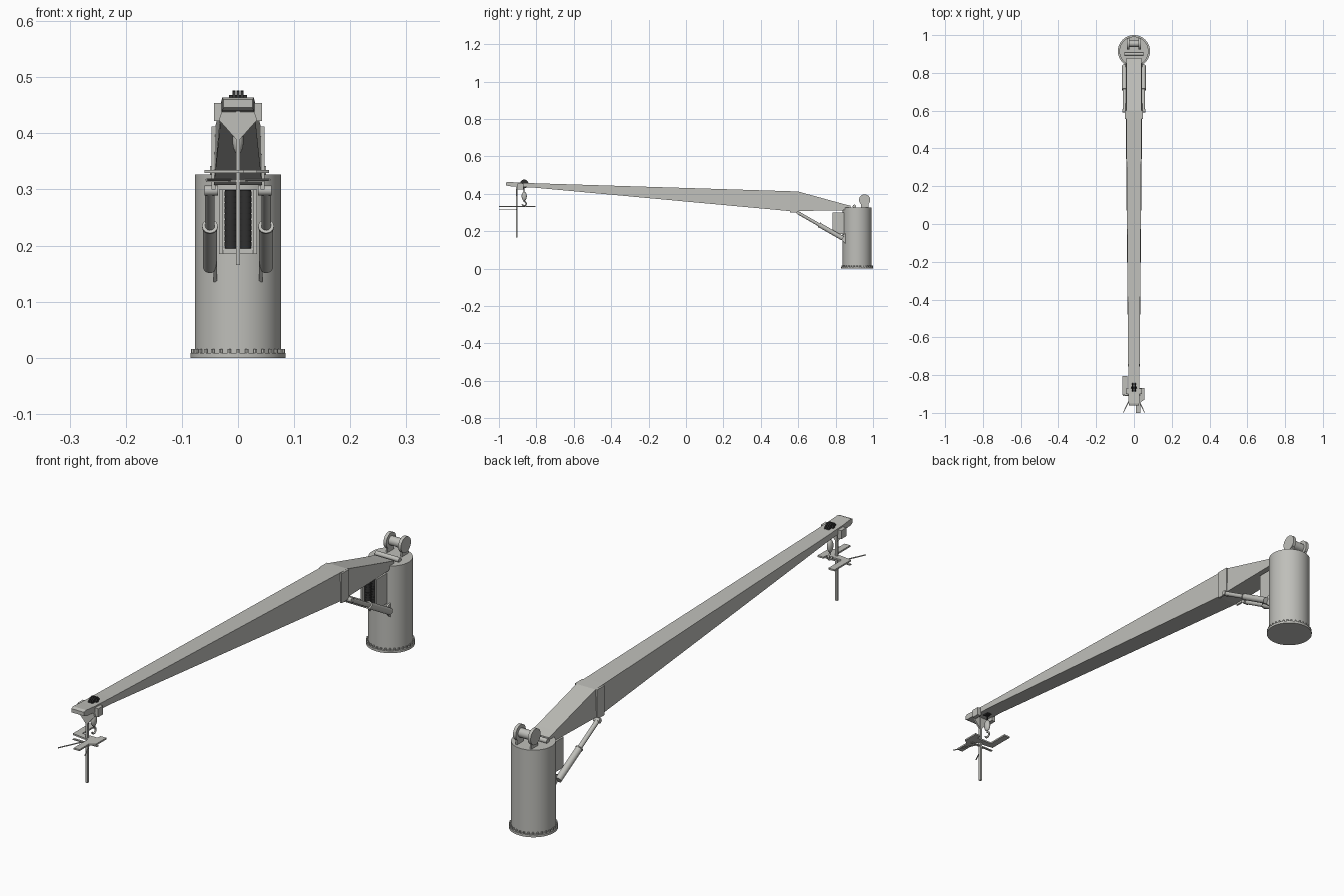
import bpy, bmesh, math
from mathutils import Vector

if "Cube" in bpy.data.objects:
    bpy.data.objects.remove(bpy.data.objects["Cube"])


def material(name, rgb):
    m = bpy.data.materials.new(name)
    m.diffuse_color = (*rgb, 1)
    m.use_nodes = True
    m.node_tree.nodes["Principled BSDF"].inputs["Base Color"].default_value = m.diffuse_color
    return m


GREY = material("warm grey", (0.52, 0.52, 0.49))
DARK = material("charcoal", (0.03, 0.03, 0.03))


def finish(bm, name, mat=GREY, smooth=False):
    bmesh.ops.recalc_face_normals(bm, faces=bm.faces)
    me = bpy.data.meshes.new(name)
    bm.to_mesh(me)
    bm.free()
    ob = bpy.data.objects.new(name, me)
    bpy.context.collection.objects.link(ob)
    me.materials.append(mat)
    if smooth:
        bpy.ops.object.select_all(action='DESELECT')
        ob.select_set(True)
        bpy.context.view_layer.objects.active = ob
        bpy.ops.object.shade_smooth_by_angle(angle=math.radians(35))
    return ob


def box(name, x, y, z, mat=GREY):
    """Box from (min, max) ranges."""
    bm = bmesh.new()
    bmesh.ops.create_cube(bm, size=1)
    for v in bm.verts:
        v.co = Vector([(r[0] + r[1]) / 2 + c * (r[1] - r[0]) for c, r in zip(v.co, (x, y, z))])
    return finish(bm, name, mat)


def rod(name, a, b, r, mat=GREY, seg=20):
    """Cylinder between two points."""
    a, b = Vector(a), Vector(b)
    bm = bmesh.new()
    bmesh.ops.create_cone(bm, cap_ends=True, segments=seg, radius1=r, radius2=r, depth=(b - a).length)
    q = (b - a).to_track_quat('Z', 'Y')
    for v in bm.verts:
        v.co = q @ v.co + (a + b) / 2
    return finish(bm, name, mat, True)


def prism(name, pts, lo, hi, axis, mat=GREY):
    """Flat outline extruded along an axis (0 = x, 1 = y, 2 = z)."""
    bm = bmesh.new()
    def put(p, t):
        c = list(p)
        c.insert(axis, t)
        return bm.verts.new(c)
    a = [put(p, lo) for p in pts]
    b = [put(p, hi) for p in pts]
    bm.faces.new(a)
    bm.faces.new(b)
    for i in range(len(pts)):
        j = (i + 1) % len(pts)
        bm.faces.new((a[i], a[j], b[j], b[i]))
    return finish(bm, name, mat)


# pedestal with bolted flange
CY = 0.915
rod("pedestal", (0, CY, 0), (0, CY, 0.327), 0.077, seg=64)
rod("flange", (0, CY, 0), (0, CY, 0.009), 0.085, seg=64)
for i in range(32):
    a = math.tau * i / 32
    p = Vector((0.081 * math.cos(a), CY + 0.081 * math.sin(a), 0.008))
    rod("flange_bolt", p, p + Vector((0, 0, 0.008)), 0.0036, seg=6)

# boom: stations of (y, bottom z, top z, bottom half width, top half width)
stations = [(-0.962, 0.446, 0.460, 0.026, 0.026), (-0.95, 0.441, 0.464, 0.028, 0.028),
            (-0.90, 0.438, 0.460, 0.029, 0.029), (-0.80, 0.432, 0.456, 0.030, 0.030),
            (0.55, 0.308, 0.414, 0.043, 0.040), (0.60, 0.308, 0.412, 0.044, 0.040),
            (0.84, 0.312, 0.346, 0.042, 0.040), (0.88, 0.326, 0.336, 0.040, 0.040)]
bm = bmesh.new()
rings = [[bm.verts.new(c) for c in ((-wb, y, zb), (wb, y, zb), (wt, y, zt), (-wt, y, zt))]
         for y, zb, zt, wb, wt in stations]
for r, s in zip(rings, rings[1:]):
    for i in range(4):
        j = (i + 1) % 4
        bm.faces.new((r[i], r[j], s[j], s[i]))
bm.faces.new(rings[0])
bm.faces.new(rings[-1])
finish(bm, "boom")
rod("boom_pivot", (-0.05, 0.90, 0.333), (0.05, 0.90, 0.333), 0.009)

# luffing cylinders, brackets and elbow plates on both sides
for s in (-1, 1):
    x = s * 0.05
    top, low = Vector((x, 0.60, 0.298)), Vector((x, 0.838, 0.162))
    mid = low.lerp(top, 0.52)
    rod("cylinder_barrel", low, mid, 0.0125)
    rod("cylinder_collar", mid, mid.lerp(top, 0.03), 0.014)
    rod("cylinder_rod", mid, top, 0.0085)
    rod("cylinder_pin", (s * 0.036, *top.yz), (s * 0.060, *top.yz), 0.009)
    box("elbow_plate", sorted((s * 0.040, s * 0.047)), (0.555, 0.60), (0.300, 0.412))
    prism("cylinder_bracket", [(0.815, 0.172), (0.86, 0.19), (0.88, 0.14), (0.85, 0.135)],
          s * 0.037, s * 0.044, 0)
    box("tip_ear", sorted((s * 0.027, s * 0.043)), (-0.90, -0.87), (0.422, 0.454))
    # hoist housing side and drum
    box("housing_side", sorted((s * 0.027, s * 0.034)), (0.782, 0.85), (0.185, 0.30))
    for k in range(10):
        z = 0.198 + k * 0.010
        rod("rope_coil", (s * 0.013, 0.798, z), (s * 0.013, 0.798, z + 0.008), 0.0115, DARK, 16)
    rod("rope_core", (s * 0.013, 0.798, 0.195), (s * 0.013, 0.798, 0.299), 0.010, DARK, 16)
    # rear winch flange and stand
    rod("winch_flange", (s * 0.025, 0.955, 0.367), (s * 0.037, 0.955, 0.367), 0.030, seg=32)
    box("winch_stand", sorted((s * 0.027, s * 0.034)), (0.935, 0.975), (0.32, 0.365))
box("housing_back", (-0.034, 0.034), (0.812, 0.86), (0.185, 0.30))
prism("housing_floor", [(0.782, 0.185), (0.85, 0.185), (0.85, 0.20), (0.80, 0.197)], -0.034, 0.034, 0)
rod("winch_drum", (-0.03, 0.955, 0.367), (0.03, 0.955, 0.367), 0.017, seg=24)

# tip sheave
for s in (-1, 0, 1):
    x = s * 0.007
    rod("tip_sheave", (x - 0.0025, -0.865, 0.453), (x + 0.0025, -0.865, 0.453), 0.023, DARK, 24)
rod("sheave_axle", (-0.016, -0.865, 0.462), (0.016, -0.865, 0.462), 0.006, DARK)
rod("hoist_rope", (0, -0.865, 0.40), (0, -0.865, 0.44), 0.0025, DARK, 8)

# hook block and hook
bm = bmesh.new()
bmesh.ops.create_uvsphere(bm, u_segments=16, v_segments=10, radius=1)
for v in bm.verts:
    v.co = Vector((v.co.x * 0.010, -0.865 + v.co.y * 0.014, 0.387 + v.co.z * 0.024))
finish(bm, "hook_block", smooth=True)
cu = bpy.data.curves.new("hook", 'CURVE')
cu.dimensions = '3D'
cu.bevel_depth = 0.0035
sp = cu.splines.new('POLY')
path = [(0, -0.865, 0.368)] + [(0, -0.865 + 0.011 * math.cos(a), 0.347 + 0.011 * math.sin(a))
                               for a in [math.radians(90 - 25 * i) for i in range(11)]]
sp.points.add(len(path) - 1)
for p, c in zip(sp.points, path):
    p.co = (*c, 1)
cu.materials.append(GREY)
bpy.context.collection.objects.link(bpy.data.objects.new("hook", cu))

# hanging post with gusset, crooked cross plates and tag rods
box("hanging_post", (-0.004, 0.004), (-0.910, -0.901), (0.165, 0.44))
prism("post_gusset", [(-0.034, 0.424), (-0.028, 0.442), (0.028, 0.442), (0.034, 0.424),
                      (0.004, 0.39), (-0.004, 0.39)], -0.909, -0.902, 1)
prism("cross_plate", [(-0.060, -0.805), (-0.034, -0.805), (-0.034, -0.885), (0.030, -0.885),
                      (0.030, -0.868), (0.055, -0.868), (0.055, -0.930), (0.034, -0.945),
                      (0.034, -1.0), (0.010, -1.0), (0.010, -0.915), (-0.060, -0.905)],
      0.329, 0.335, 2)
box("lower_bar", (-0.057, 0.045), (-0.910, -0.902), (0.313, 0.317))
for s in (-1, 1):
    rod("tag_rod", (s * 0.012, -0.905, 0.317), (s * 0.056, -0.998, 0.317), 0.0022, seg=8)
